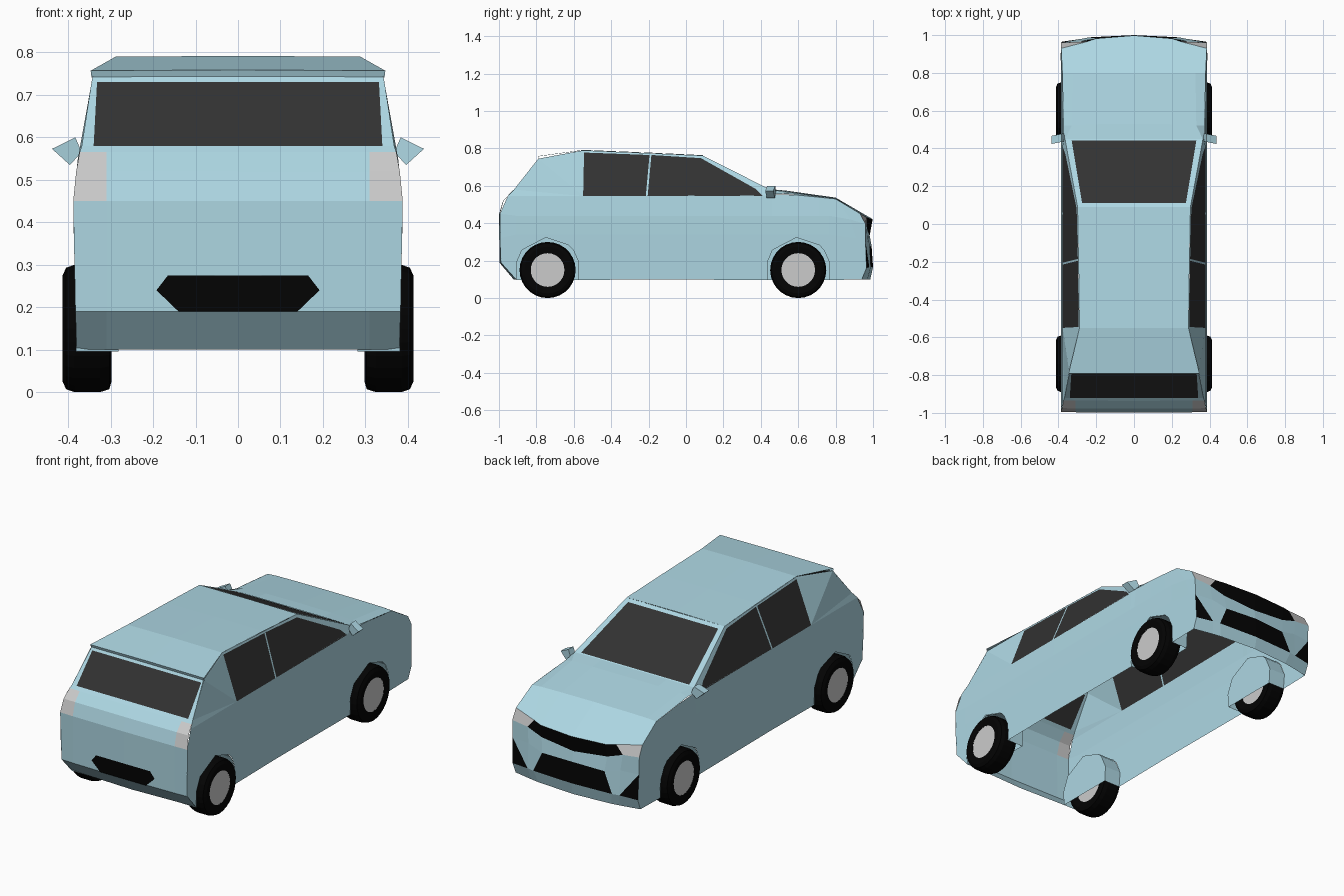
import bpy, bmesh
from math import sin, cos, pi, radians
from mathutils import Vector

if "Cube" in bpy.data.objects:
    bpy.data.objects.remove(bpy.data.objects["Cube"])


def material(name, rgb):
    m = bpy.data.materials.new(name)
    m.diffuse_color = (*rgb, 1)
    m.use_nodes = True
    m.node_tree.nodes["Principled BSDF"].inputs["Base Color"].default_value = m.diffuse_color
    return m


PAINT = material("paint", (0.42, 0.68, 0.77))
GLASS = material("glass", (0.032, 0.032, 0.032))
BLACK = material("black", (0.001, 0.001, 0.001))
LIGHT = material("lamp", (0.55, 0.55, 0.55))
HUB = material("hub", (0.55, 0.55, 0.55))


def part(name, verts, faces, mat, centre=None):
    """Half part on +x, faces turned outward, mirrored to -x."""
    bm = bmesh.new()
    vs = [bm.verts.new(v) for v in verts]
    for f in faces:
        bm.faces.new([vs[i] for i in f])
    bmesh.ops.delete(bm, geom=[v for v in vs if not v.link_faces], context='VERTS')
    bm.normal_update()
    for f in bm.faces:
        c = f.calc_center_median()
        ref = Vector(centre) if centre else Vector((0, max(-.6, min(.6, c.y)), .35))
        if f.normal.dot(c - ref) < 0:
            f.normal_flip()
    me = bpy.data.meshes.new(name)
    bm.to_mesh(me)
    bm.free()
    me.materials.append(mat)
    ob = bpy.data.objects.new(name, me)
    bpy.context.collection.objects.link(ob)
    mod = ob.modifiers.new("mirror", 'MIRROR')
    mod.use_clip = True
    return ob


def grid(rows):
    """Vertices and a {(row, col): face} table for rows of points."""
    n = len(rows[0])
    cells = {(r, c): (r * n + c, r * n + c + 1, (r + 1) * n + c + 1, (r + 1) * n + c)
             for r in range(len(rows) - 1) for c in range(n - 1)}
    return [p for row in rows for p in row], cells


def split(rows, groups, rest):
    """Grid whose listed cells become separately named parts."""
    verts, cells = grid(rows)
    for name, keys, mat in groups:
        part(name, verts, [cells.pop(k) for k in keys], mat)
    part(rest, verts, list(cells.values()), PAINT)


def interp(table, t):
    for (a, p), (b, q) in zip(table, table[1:]):
        if t <= b:
            return p + (q - p) * max(0, t - a) / (b - a)
    return table[-1][1]


def sx(z):      # half width of lower side
    return interp([(.1, .38), (.42, .388), (.545, .378), (.6, .36)], z)


def gx(z):      # half width of cabin
    return .378 - (z - .545) * .366


def belt(y):    # height of the top of the side panel
    return interp([(.41, .545), (.45, .555), (.52, .558), (.8, .53), (.93, .452)], y)


WHEELS = {"rear": -.74, "front": .60}
ARCH = [198, 172, 142, 93, 50, 38, 10, -18]


def arch(c):
    return [(c + .174 * cos(radians(a)), .15 + .174 * sin(radians(a))) for a in ARCH]


# lower side panels with wheel arches
cols = [[(-.99, .19), (-.995, .32), (-.995, .45), (-.953, .545)]]
for y, z in arch(WHEELS["rear"]) + [(-.2, .1)] + arch(WHEELS["front"]):
    cols.append([(y, z), (y, .34), (y, .44), (y, belt(y))])
cols.append([(.94, .1), (.91, .32), (.88, .42), (.8, belt(.8))])
cols.append([(.965, .16), (.96, .3), (.96, .395), (.93, belt(.93))])
verts, cells = grid([[(sx(z), y, z) for y, z in col] for col in cols])
part("side_panel", verts, list(cells.values()), PAINT)

# cabin sides: windows, pillars and roof rails
yz = [(-.55, .545), (-.215, .545), (-.195, .765), (-.545, .778),
      (-.205, .545), (.41, .545), (.37, .585), (.08, .748), (-.185, .765),
      (-.55, .79), (.09, .762), (.45, .58), (.45, .555)]
cabin = [(gx(z), y, z) for y, z in yz]
cabin += [(.342, -.79, .745), (.368, -.92, .58), (.378, -.953, .545)]
part("side_windows", cabin, [(0, 1, 2, 3), (4, 5, 6, 7, 8)], GLASS)
part("cabin_pillars", cabin,
     [(1, 4, 8, 2), (3, 2, 9), (2, 8, 10, 9), (8, 7, 10), (7, 6, 11, 10), (6, 5, 12, 11),
      (0, 3, 13), (3, 9, 13), (0, 13, 14), (0, 14, 15)], PAINT)

# roof with flared rear lip
roof = [(.09, gx(.762), .762), (-.2, gx(.776), .776), (-.55, gx(.79), .79),
        (-.792, .347, .757), (-.786, .345, .741)]
verts, cells = grid([[(0, y, z + .002), (x, y, z)] for y, x, z in roof])
part("roof", verts, list(cells.values()), PAINT)

# windshield in its frame
rows = []
for t, xi in [(0, .272), (.06, .275), (.98, .33), (1, .331)]:
    y, z = .09 + .36 * t, .762 - .182 * t
    rows.append([(0, y, z), (xi, y, z), (gx(z), y, z)])
split(rows, [("windshield", [(1, 0)], GLASS)], "windshield_frame")

# tailgate, rear window, tail lamps and rear bumper
tail = [(-.785, .745, .33, .342, 0), (-.795, .73, .332, .345, 0), (-.92, .58, .34, .368, 0),
        (-.935, .565, .31, .373, .001), (-.975, .52, .31, .381, .003), (-.995, .45, .31, .388, .004),
        (-.99, .19, .31, .383, .008), (-.902, .1, .31, .38, .02)]
rows = [[(0, y - d, z), (xi, y - d * .4, z), (xo, y, z)] for y, z, xi, xo, d in tail]
split(rows, [("rear_window", [(1, 0)], GLASS), ("tail_lamp", [(3, 1), (4, 1)], LIGHT)], "tailgate")
part("rear_vent", [(x, -1.001, z) for x, z in [(0, .275), (.165, .275), (.192, .24), (.14, .19), (0, .19)]],
     [range(5)], BLACK)

# hood
lip = [(0, .998, .422), (.2, .982, .425), (.25, .965, .432), (sx(.452), .93, .452)]
rows = [[(0, .45, .582), (.2, .45, .582), (.364, .45, .58), (sx(.555), .45, .555)],
        [(0, .53, .575), (.2, .528, .574), (.33, .522, .57), (sx(.558), .52, .558)],
        [(0, .8, .537), (.2, .8, .536), (.325, .8, .534), (sx(.53), .8, .53)],
        lip]
split(rows, [], "hood")

# nose: grille, headlamps, lower intake
rows = [lip,
        [(0, .982, .335), (.2, .972, .355), (.29, .965, .385), (sx(.395), .96, .395)],
        [(0, .992, .28), (.19, .982, .275), (.28, .972, .30), (sx(.3), .96, .3)],
        [(0, 1, .165), (.24, .988, .165), (.28, .98, .165), (sx(.16), .965, .16)],
        [(0, .985, .1), (.22, .97, .1), (.27, .962, .1), (sx(.1), .94, .1)]]
verts, cells = grid(rows)
a, b, c, d = cells.pop((2, 2))
part("corner_vent", verts, [(b, c, d)], BLACK)
part("corner_vent_trim", verts, [(a, b, d)], PAINT)
part("grille", verts, [cells.pop((0, 0)), cells.pop((0, 1))], BLACK)
part("headlamp", verts, [cells.pop((0, 2))], LIGHT)
part("lower_intake", verts, [cells.pop((2, 0))], BLACK)
part("front_bumper", verts, list(cells.values()), PAINT)

# door mirrors, swept back towards the cabin
outline = [(.368, .565), (.383, .6), (.438, .573), (.396, .535)]
verts = [(x, y - (x - .38) * .2, z) for y in (.435, .478) for x, z in outline]
sides = [(i, (i + 1) % 4, (i + 1) % 4 + 4, i + 4) for i in range(4)]
part("door_mirror", verts, sides + [(0, 1, 2, 3), (4, 5, 6, 7)], PAINT, (.4, .455, .568))


def circle(x, r, y, n=28):
    return [(x, y + r * cos(2 * pi * i / n), .15 + r * sin(2 * pi * i / n)) for i in range(n)]


# wheels and wheel-well liners
for end, y in WHEELS.items():
    hub = (.355, y, .15)
    profile = [(.31, .09), (.298, .125), (.303, .143), (.325, .15), (.385, .15),
               (.405, .143), (.413, .125), (.408, .09)]
    rings = [circle(x, r, y) for x, r in profile]
    verts, cells = grid([ring + ring[:1] for ring in rings])
    part(end + "_tyre", verts, list(cells.values()), BLACK, hub).modifiers.new("weld", 'WELD')
    for side, x in (("outer", .406), ("inner", .312)):
        part(f"{end}_hub_{side}", circle(x, .091, y), [range(28)], HUB, hub)
    n = len(ARCH)
    verts = [(x, p, q) for x in (.382, .282) for p, q in arch(y)]
    part(end + "_wheel_liner", verts,
         [(i, i + 1, n + i + 1, n + i) for i in range(n - 1)] + [range(n, 2 * n)], PAINT, (.36, y, .15))
